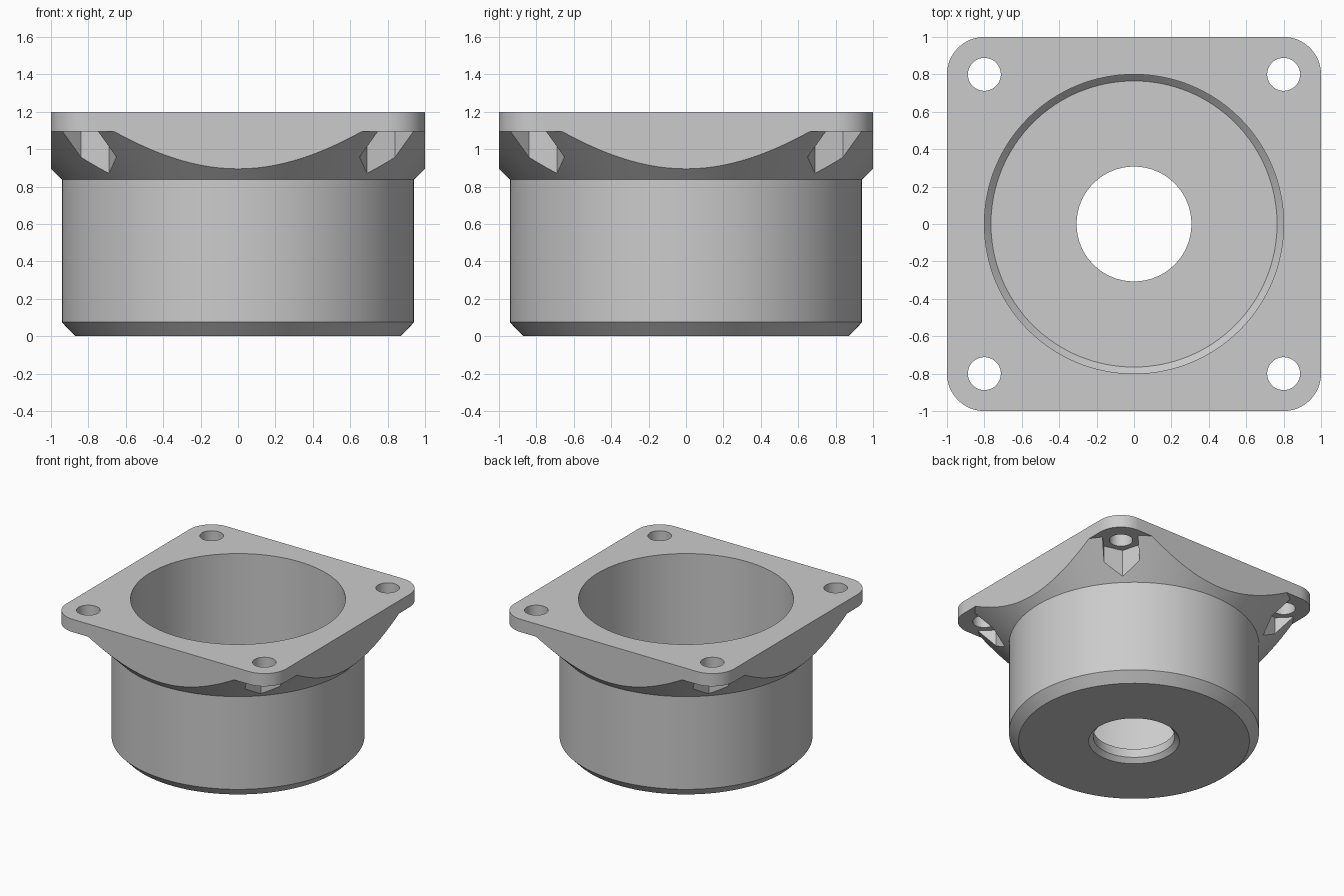
import bpy, bmesh
from math import cos, sin, pi, radians
from mathutils import Matrix

cube = bpy.data.objects.get("Cube")
if cube:
    bpy.data.objects.remove(cube, do_unlink=True)

grey = bpy.data.materials.new("plain grey")
grey.use_nodes = True
colour = (0.6, 0.6, 0.6, 1)
grey.diffuse_color = colour
grey.node_tree.nodes["Principled BSDF"].inputs["Base Color"].default_value = colour

FLANGE_Z, TOP = 1.095, 1.2
HOLE = 0.8


def finish(bm, name):
    bmesh.ops.recalc_face_normals(bm, faces=bm.faces)
    mesh = bpy.data.meshes.new(name)
    bm.to_mesh(mesh)
    bm.free()
    mesh.materials.append(grey)
    obj = bpy.data.objects.new(name, mesh)
    bpy.context.collection.objects.link(obj)
    return obj


def lathe(name, profile, steps=128):
    """Turn a closed (radius, height) profile around the z axis."""
    bm = bmesh.new()
    rings = [[bm.verts.new((r * cos(2 * pi * i / steps), r * sin(2 * pi * i / steps), z))
              for r, z in profile] for i in range(steps)]
    n = len(profile)
    for i in range(steps):
        a, b = rings[i], rings[(i + 1) % steps]
        for j in range(n):
            k = (j + 1) % n
            bm.faces.new((a[j], b[j], b[k], a[k]))
    return finish(bm, name)


def prism(name, outline, z0, z1):
    """Extrude a flat outline between two heights."""
    bm = bmesh.new()
    low = [bm.verts.new((x, y, z0)) for x, y in outline]
    high = [bm.verts.new((x, y, z1)) for x, y in outline]
    bm.faces.new(low)
    bm.faces.new(high)
    for i in range(len(low)):
        k = (i + 1) % len(low)
        bm.faces.new((low[i], low[k], high[k], high[i]))
    return finish(bm, name)


def corner_cutters(name, radius, sides, z0, z1):
    """One prism at each flange corner, turned to the diagonal."""
    bm = bmesh.new()
    for i in range(4):
        turn = Matrix.Rotation(radians(45 + 90 * i), 4, 'Z')
        place = turn @ Matrix.Translation((HOLE * 2 ** 0.5, 0, (z0 + z1) / 2))
        place = place @ Matrix.Rotation(pi / sides, 4, 'Z')
        bmesh.ops.create_cone(bm, cap_ends=True, segments=sides, radius1=radius,
                              radius2=radius, depth=z1 - z0, matrix=place)
    return finish(bm, name)


def boolean(obj, cutter, operation):
    mod = obj.modifiers.new(cutter.name, 'BOOLEAN')
    mod.operation, mod.object, mod.solver = operation, cutter, 'EXACT'
    bpy.context.view_layer.objects.active = obj
    bpy.ops.object.modifier_apply(modifier=mod.name)
    bpy.data.objects.remove(cutter, do_unlink=True)


# Turned cup with chamfered base, flared neck, oversize flange and bore
housing = lathe("flanged_housing", [
    (0.342, 0), (0.87, 0), (0.942, 0.075), (0.942, 0.837), (1.2, FLANGE_Z),
    (1.5, FLANGE_Z), (1.5, TOP), (0.8, TOP), (0.8, 0.142), (0.765, 0.107),
    (0.307, 0.107), (0.307, 0.035)])

# Trim the flange and neck to a rounded square
corner = 0.2
outline = [((1 - corner) * sx + corner * cos(a), (1 - corner) * sy + corner * sin(a))
           for q, (sx, sy) in enumerate([(1, 1), (-1, 1), (-1, -1), (1, -1)])
           for a in [pi / 2 * (q + s / 16) for s in range(17)]]
boolean(housing, prism("square_trim", outline, -0.2, 1.4), 'INTERSECT')

# Hexagonal nut pockets, then bolt holes
boolean(housing, corner_cutters("nut_pockets", 0.155, 6, 0.8, FLANGE_Z), 'DIFFERENCE')
boolean(housing, corner_cutters("bolt_holes", 0.088, 48, 0.95, 1.4), 'DIFFERENCE')

bpy.ops.object.select_all(action='DESELECT')
housing.select_set(True)
bpy.context.view_layer.objects.active = housing
bpy.ops.object.shade_smooth_by_angle(angle=radians(25))
